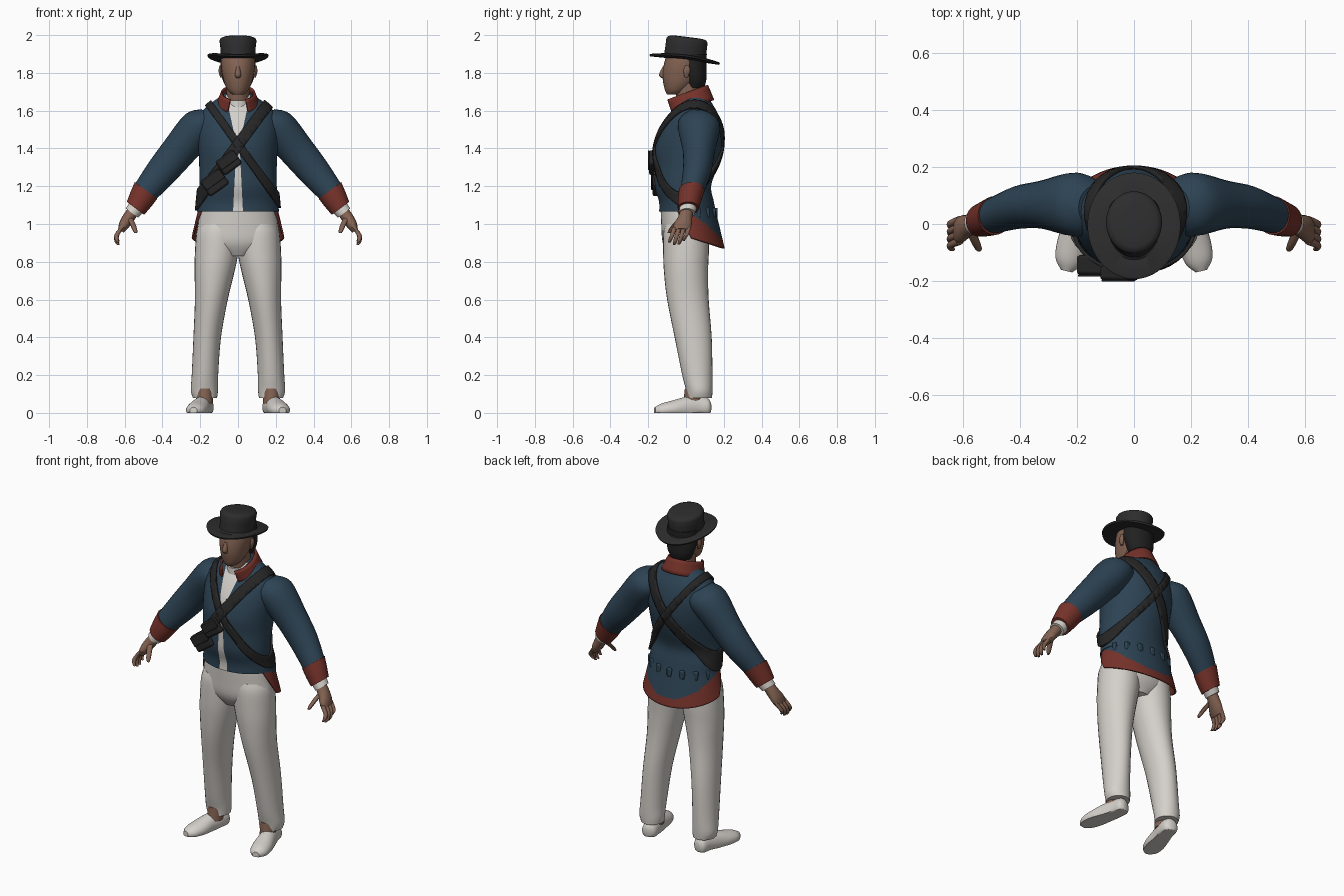
import bpy, bmesh
from math import sin, cos, pi, radians
from mathutils import Vector, Matrix

cube = bpy.data.objects.get("Cube")
if cube:
    bpy.data.objects.remove(cube)

X, Y, Z = Vector((1, 0, 0)), Vector((0, 1, 0)), Vector((0, 0, 1))
made = []


def material(name, r, g, b):
    m = bpy.data.materials.new(name)
    m.use_nodes = True
    m.diffuse_color = (r, g, b, 1)
    bsdf = next(n for n in m.node_tree.nodes if n.type == 'BSDF_PRINCIPLED')
    bsdf.inputs["Base Color"].default_value = (r, g, b, 1)
    bsdf.inputs["Roughness"].default_value = 0.8
    return m


BLUE = material("navy wool", .026, .056, .088)
RED = material("brick red trim", .18, .032, .023)
WHITE = material("off white linen", .66, .63, .59)
SKIN = material("skin", .23, .125, .085)
BLACK = material("black felt", .026, .026, .026)
LEATHER = material("dark leather", .019, .019, .019)
HAIR = material("dark hair", .016, .015, .015)


def finish(name, bm, *mats):
    bmesh.ops.recalc_face_normals(bm, faces=bm.faces)
    mesh = bpy.data.meshes.new(name)
    bm.to_mesh(mesh)
    bm.free()
    ob = bpy.data.objects.new(name, mesh)
    bpy.context.collection.objects.link(ob)
    for m in mats:
        mesh.materials.append(m)
    made.append(ob)
    return ob


def solidify(ob, thickness, offset):
    mod = ob.modifiers.new("thickness", 'SOLIDIFY')
    mod.thickness, mod.offset = thickness, offset


def spline(rows, steps):
    """Catmull-Rom interpolation of the section rows."""
    out = []
    for i in range(len(rows) - 1):
        quad = rows[max(i - 1, 0)], rows[i], rows[i + 1], rows[min(i + 2, len(rows) - 1)]
        for k in range(steps):
            t = k / steps
            out.append([b + .5 * t * (c - a + t * (2 * a - 5 * b + 4 * c - d + t * (3 * (b - c) + d - a)))
                        for a, b, c, d in zip(*quad)])
    return out + [rows[-1]]


def loft(name, rows, mat, u=X, v=Y, sides=28, steps=4, side=1, floor=False):
    """Skin ellipses (x, y, z, radius along u, radius along v)."""
    bm = bmesh.new()
    rings = []
    for x, y, z, ru, rv in spline(rows, steps):
        ring = []
        for k in range(sides):
            a = 2 * pi * k / sides
            p = Vector((x, y, z)) + u * ru * cos(a) + v * rv * sin(a)
            p.x *= side
            if floor:
                p.z = max(p.z, 0)
            ring.append(bm.verts.new(p))
        rings.append(ring)
    for a, b in zip(rings, rings[1:]):
        for k in range(sides):
            n = (k + 1) % sides
            bm.faces.new((a[k], a[n], b[n], b[k]))
    bm.faces.new(rings[0])
    bm.faces.new(rings[-1])
    return finish(name, bm, mat)


def sheet(name, fn, nu, nv, mats, rule=None):
    """Open cloth grid from fn(u, v), coloured by rule(u, v)."""
    bm = bmesh.new()
    g = [[bm.verts.new(fn(i / nu, j / nv)) for j in range(nv + 1)] for i in range(nu + 1)]
    for i in range(nu):
        for j in range(nv):
            f = bm.faces.new((g[i][j], g[i + 1][j], g[i + 1][j + 1], g[i][j + 1]))
            if rule:
                f.material_index = rule((i + .5) / nu, (j + .5) / nv)
    ob = finish(name, bm, *mats)
    solidify(ob, .01, 0)
    return ob


def box(name, loc, size, tilt, mat, bevel=.012):
    bm = bmesh.new()
    bmesh.ops.create_cube(bm, size=1)
    bm.transform(Matrix.Translation(loc) @ Matrix.Rotation(-tilt, 4, 'Y') @ Matrix.Diagonal((*size, 1)))
    ob = finish(name, bm, mat)
    mod = ob.modifiers.new("bevel", 'BEVEL')
    mod.width, mod.segments = bevel, 2
    return ob


# Jacket body
jacket = loft("jacket_body", [
    (0, .008, 1.065, .217, .15), (0, .002, 1.12, .212, .145), (0, -.016, 1.2, .205, .149),
    (0, 0, 1.3, .205, .165), (0, .012, 1.4, .21, .178), (0, .028, 1.5, .215, .163),
    (0, .04, 1.58, .2, .13), (0, .045, 1.635, .15, .095), (0, .045, 1.67, .1, .075),
    (0, .045, 1.69, .07, .06)], BLUE, sides=48)


# Crossed shoulder straps, sliced out of the jacket surface
def strap(name, foot, top, width):
    bm = bmesh.new()
    bm.from_mesh(jacket.data)
    a, b = Vector((foot[0], 0, foot[1])), Vector((top[0], 0, top[1]))
    n = (b - a).cross(Y).normalized()
    for s in (1, -1):
        bmesh.ops.bisect_plane(bm, geom=bm.verts[:] + bm.edges[:] + bm.faces[:],
                               plane_co=a + n * s * width / 2, plane_no=n * s, clear_outer=True)
    solidify(finish(name, bm, LEATHER), .012, 1)


strap("wide_strap", (-.1, 1.28), (.17, 1.65), .058)
strap("narrow_strap", (.2, 1.14), (-.15, 1.63), .04)

# Open jacket front showing the shirt
bm = bmesh.new()
bm.from_mesh(jacket.data)
opening = [((.01, 1.43), (.055, 1.64)), ((.008, 1.43), (.026, 1.07))]
for (x1, z1), (x2, z2) in opening:
    for s in (1, -1):
        bmesh.ops.bisect_plane(bm, geom=bm.verts[:] + bm.edges[:] + bm.faces[:],
                               plane_co=(s * x1, 0, z1), plane_no=(z2 - z1, 0, -s * (x2 - x1)))
for f in bm.faces:
    c = f.calc_center_median()
    half = max(x1 + (x2 - x1) * (c.z - z1) / (z2 - z1) for (x1, z1), (x2, z2) in opening)
    f.material_index = int(c.y < 0 and abs(c.x) < half)
bm.to_mesh(jacket.data)
bm.free()
jacket.data.materials.append(WHITE)


# Jacket tails with red turnbacks
def tail_angle(u, v):
    start = radians(-28 + 32 * v)
    return start + (pi - 2 * start) * u


def tail_point(u, v):
    t = tail_angle(u, v)
    low = .93 - .06 * max(sin(t), 0)
    return Vector(((.2 + .041 * v) * cos(t), .01 + .005 * v + (.135 + .05 * v) * sin(t), 1.1 + (low - 1.1) * v))


def tail_colour(u, v):
    t = tail_angle(u, v)
    return int((1 - v) * (.17 + .06 * sin(t)) < .045 + .08 * cos(t) ** 2)


sheet("jacket_tails", tail_point, 60, 24, (BLUE, RED), tail_colour)

# Hem tabs around the back of the waist
for i in range(7):
    t = pi * (i + 1) / 8
    box("waist_tab", (.205 * cos(t), .01 + .147 * sin(t), 1.06), (.03, .022, .05), 0, BLUE, .006)


# Standing collar, open at the throat
def collar_point(u, v):
    t = radians(-62 + 304 * u)
    low = Vector((.118 * cos(t), .03 + .115 * sin(t), 1.62 + .035 * sin(t)))
    high = Vector((.085 * cos(t), .002 + .11 * sin(t), 1.695 + .04 * sin(t)))
    return low.lerp(high, v)


sheet("collar", collar_point, 36, 4, (RED,))

# Head
loft("neck", [(0, .035, 1.58, .062, .07), (0, .015, 1.68, .06, .068), (0, .01, 1.77, .062, .068)], SKIN)
loft("shirt_collar", [(0, .02, 1.58, .07, .085), (0, .015, 1.655, .066, .075)], WHITE)
loft("head", [(0, -.06, 1.685, .03, .04), (0, -.052, 1.705, .052, .058), (0, -.035, 1.74, .07, .084),
              (0, -.02, 1.78, .081, .104), (0, -.01, 1.83, .089, .11), (0, 0, 1.88, .089, .108),
              (0, 0, 1.93, .07, .09)], SKIN)
loft("nose", [(0, -.113, 1.835, .009, .01), (0, -.123, 1.79, .016, .02), (0, -.115, 1.772, .012, .014)], SKIN, sides=12)
loft("hair", [(0, .045, 1.72, .058, .05), (0, .049, 1.76, .08, .058), (0, .04, 1.82, .093, .068),
              (0, .03, 1.9, .091, .08)], HAIR)
for s in (1, -1):
    loft("ear", [(.088, .002, 1.775, .006, .008), (.094, .004, 1.81, .009, .018),
                 (.092, .006, 1.838, .006, .01)], SKIN, sides=12, side=s)

# Hat, tilted back with curled side brims
hat = loft("hat", [(0, 0, -.004, .08, .1), (0, 0, -.006, .16, .184), (0, 0, .003, .163, .188),
                   (0, 0, .008, .155, .18), (0, 0, .006, .1, .12), (0, 0, .014, .092, .112),
                   (0, 0, .06, .093, .11), (0, 0, .1, .098, .11), (0, 0, .112, .092, .103),
                   (0, 0, .118, .078, .088), (0, 0, .12, .04, .05)], BLACK, sides=48, steps=1)
for vert in hat.data.vertices:
    if vert.co.z < .01:
        vert.co.z += .8 * vert.co.x ** 2
hat.data.transform(Matrix.Translation((0, -.007, 1.871)) @ Matrix.Rotation(radians(-7), 4, 'X'))

# Pouches on the wide strap
tilt = radians(36)
box("upper_pouch", (-.05, -.172, 1.325), (.115, .05, .09), tilt, LEATHER)
box("upper_pouch_flap", (-.055, -.198, 1.338), (.11, .008, .05), tilt, LEATHER, .003)
box("lower_pouch", (-.125, -.143, 1.22), (.125, .07, .1), tilt, LEATHER)
box("lower_pouch_flap", (-.133, -.18, 1.235), (.12, .008, .055), tilt, LEATHER, .003)

# Trouser seat
loft("trouser_seat", [(0, 0, .83, .08, .085), (0, 0, .9, .212, .123), (0, 0, 1.0, .212, .131),
                      (0, 0, 1.1, .195, .135)], WHITE, sides=36)

ARM = Vector((.8, 0, .6))
FOOT = Vector((.97, .23, 0))
for s in (1, -1):
    # Arms and cuffs
    loft("sleeve", [(.13, .058, 1.56, .08, .078), (.2, .068, 1.52, .1, .112), (.314, .068, 1.385, .093, .085),
                    (.405, .058, 1.275, .084, .075), (.495, .028, 1.165, .068, .062)], BLUE, u=ARM, side=s)
    loft("cuff", [(.487, .03, 1.178, .074, .068), (.515, .02, 1.13, .067, .063),
                  (.543, .012, 1.083, .057, .056)], RED, u=ARM, side=s)
    loft("shirt_cuff", [(.535, .012, 1.09, .045, .046), (.562, .005, 1.058, .041, .043)], WHITE, u=ARM, side=s)

    # Hands
    loft("palm", [(.55, .004, 1.075, .03, .033), (.578, -.005, 1.035, .032, .038), (.604, -.018, .995, .028, .048),
                  (.62, -.025, .965, .018, .045)], SKIN, u=ARM, side=s, sides=16)
    for i in range(4):
        y = -.06 + .025 * i
        reach = (0, .012, .01, -.008)[i]
        loft("finger", [(.61, y, .985, .014, .013), (.64, y - .012, .945, .013, .012),
                        (.643, y - .022, .92 - reach, .011, .011), (.634, y - .028, .902 - reach, .007, .007)],
             SKIN, side=s, sides=10)
    loft("thumb", [(.575, -.02, 1.035, .016, .016), (.556, -.06, .995, .015, .015),
                   (.545, -.083, .965, .012, .012), (.541, -.09, .952, .007, .007)], SKIN, side=s, sides=10)

    # Legs
    loft("trouser_leg", [(.175, .07, .08, .064, .068), (.178, .07, .12, .072, .07), (.175, .06, .2, .07, .08),
                         (.163, .038, .4, .073, .098), (.141, .01, .6, .087, .11), (.124, 0, .75, .106, .117),
                         (.113, 0, .85, .115, .121), (.105, 0, .95, .115, .12), (.1, 0, 1.0, .1, .11)],
         WHITE, side=s)
    loft("ankle", [(.178, .035, .05, .045, .05), (.176, .04, .13, .042, .046)], SKIN, side=s)

    # Shoes
    loft("shoe", [(.166, .13, .03, .02, .025), (.17, .112, .03, .042, .05), (.178, .06, .03, .046, .06),
                  (.195, 0, .025, .05, .06), (.213, -.07, .018, .057, .048), (.228, -.13, .014, .048, .035),
                  (.236, -.165, .012, .02, .018)], WHITE, u=FOOT, v=Z, side=s, floor=True)

bpy.ops.object.select_all(action='DESELECT')
for ob in made:
    ob.select_set(True)
bpy.context.view_layer.objects.active = made[0]
bpy.ops.object.shade_smooth_by_angle(angle=radians(42))
